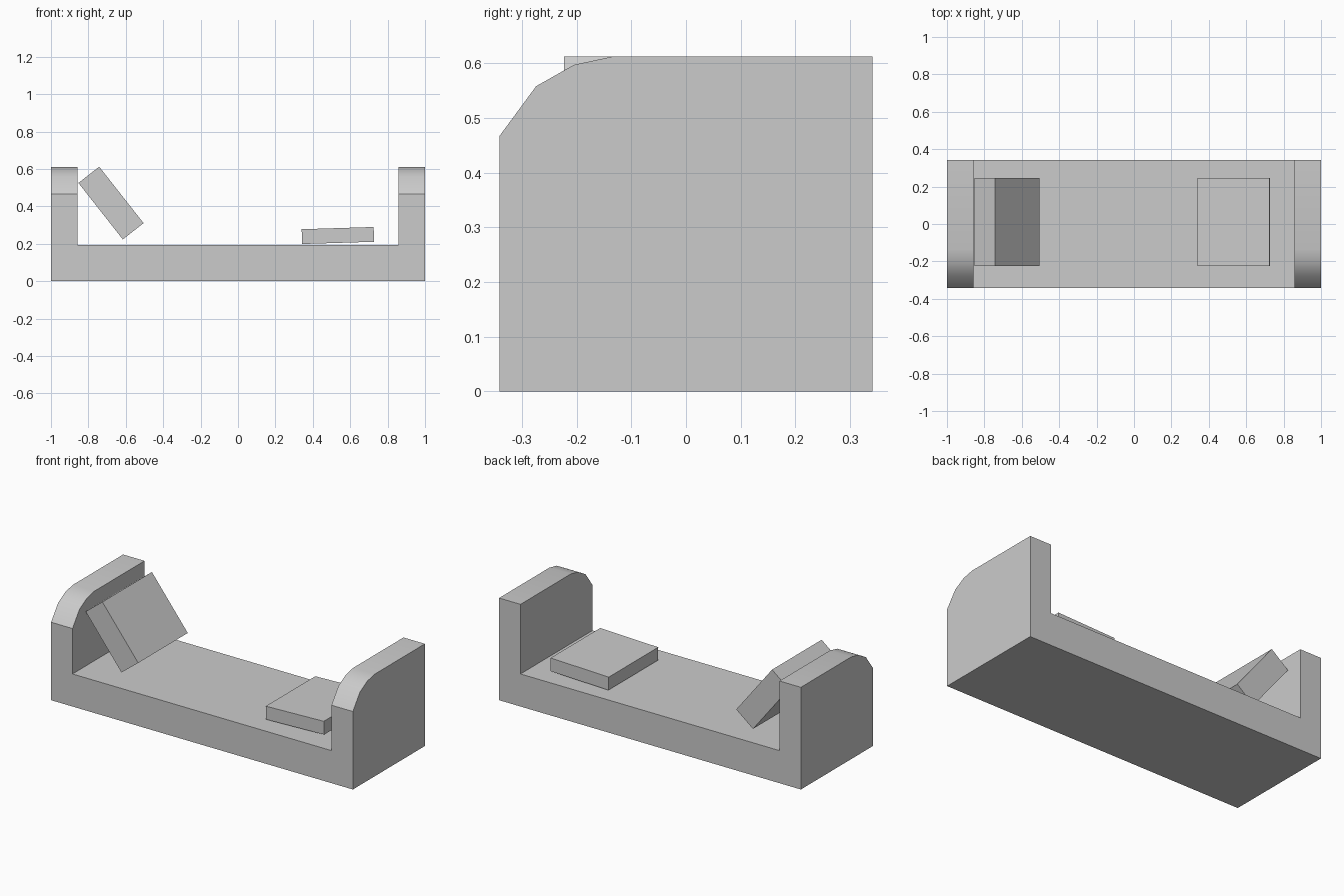
import bpy, bmesh, math

if "Cube" in bpy.data.objects:
    bpy.data.objects.remove(bpy.data.objects["Cube"])


def extrude_x(name, profile, x0, x1):
    """Solid made by sweeping a (y, z) outline from x0 to x1."""
    bm = bmesh.new()
    face = bm.faces.new([bm.verts.new((x0, y, z)) for y, z in profile])
    swept = bmesh.ops.extrude_face_region(bm, geom=[face])["geom"]
    verts = [v for v in swept if isinstance(v, bmesh.types.BMVert)]
    bmesh.ops.translate(bm, verts=verts, vec=(x1 - x0, 0, 0))
    bmesh.ops.recalc_face_normals(bm, faces=bm.faces)
    mesh = bpy.data.meshes.new(name)
    bm.to_mesh(mesh)
    bm.free()
    obj = bpy.data.objects.new(name, mesh)
    bpy.context.collection.objects.link(obj)
    return obj


def box(name, center, size, tilt=0):
    """Box tilted about the y axis (degrees, positive lowers its +x end)."""
    bpy.ops.mesh.primitive_cube_add(size=1, location=center)
    obj = bpy.context.object
    obj.name = name
    obj.scale = size
    obj.rotation_euler.y = math.radians(tilt)
    return obj


DEPTH, HEIGHT, SEAT, ARM = 0.341, 0.612, 0.195, 0.142

# Sofa frame: side outline with rounded front corner, swept over the full width
outline = [(-DEPTH, 0), (DEPTH, 0), (DEPTH, HEIGHT), (-0.135, HEIGHT),
           (-0.205, 0.597), (-0.274, 0.558), (-DEPTH, 0.467)]
frame = extrude_x("sofa_frame", outline, -1, 1)
bpy.ops.object.select_all(action='DESELECT')
frame.select_set(True)
bpy.context.view_layer.objects.active = frame
bpy.ops.object.shade_smooth_by_angle(angle=math.radians(30))

# Seat opening cut between the two arms
cutter = box("seat_cutter", (0, 0, SEAT + 0.5), (2 * (1 - ARM), 1, 1))
cutter.hide_render = True
cutter.hide_viewport = True
cut = frame.modifiers.new("seat_opening", 'BOOLEAN')
cut.operation = 'DIFFERENCE'
cut.solver = 'EXACT'
cut.object = cutter

# Cushions: one leaning on the left arm, one lying on the right
box("leaning_cushion", (-0.679, 0.011, 0.418), (0.384, 0.469, 0.141), 51.8)
box("flat_cushion", (0.534, 0.011, 0.2445), (0.385, 0.469, 0.079), -1.8)
